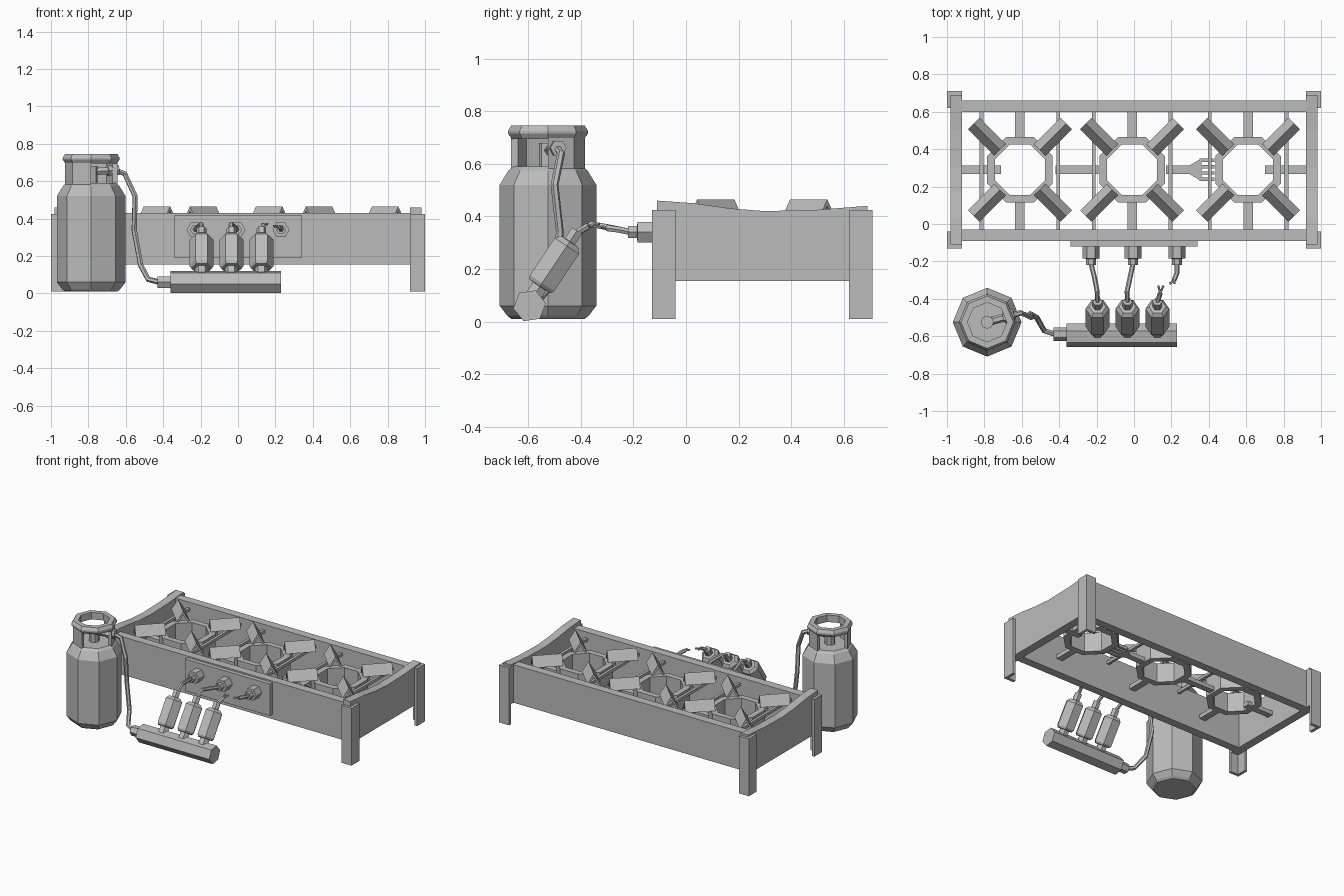
import bpy, bmesh, math
from mathutils import Vector, Matrix

old = bpy.data.objects.get("Cube")
if old:
    bpy.data.objects.remove(old)

GREY = (0.5, 0.5, 0.5, 1)
mat = bpy.data.materials.new("plain grey")
mat.use_nodes = True
mat.diffuse_color = GREY
mat.node_tree.nodes["Principled BSDF"].inputs["Base Color"].default_value = GREY


def finish(bm, name):
    bmesh.ops.recalc_face_normals(bm, faces=bm.faces)
    me = bpy.data.meshes.new(name)
    bm.to_mesh(me)
    bm.free()
    me.materials.append(mat)
    ob = bpy.data.objects.new(name, me)
    bpy.context.collection.objects.link(ob)
    return ob


def box(name, x0, x1, y0, y1, z0, z1):
    bm = bmesh.new()
    size = Matrix.Diagonal((x1 - x0, y1 - y0, z1 - z0, 1))
    mid = Matrix.Translation(((x0 + x1) / 2, (y0 + y1) / 2, (z0 + z1) / 2))
    bmesh.ops.create_cube(bm, size=1, matrix=mid @ size)
    return finish(bm, name)


def prism(name, outline, shift):
    """Extrude a 3D polygon along a vector."""
    bm = bmesh.new()
    face = bm.faces.new([bm.verts.new(p) for p in outline])
    new = bmesh.ops.extrude_face_region(bm, geom=[face])["geom"]
    bmesh.ops.translate(bm, vec=shift, verts=[v for v in new if isinstance(v, bmesh.types.BMVert)])
    return finish(bm, name)


def rod(name, a, b, stations, sides=6, turn=0.0):
    """Lathe (distance, radius) stations along the line a-b, capped at both ends."""
    a, b = Vector(a), Vector(b)
    rot = (b - a).to_track_quat('Z', 'Y').to_matrix()
    bm = bmesh.new()
    rings = []
    for t, r in stations:
        ring = []
        for i in range(sides):
            ang = turn + math.tau * i / sides
            ring.append(bm.verts.new(a + rot @ Vector((r * math.cos(ang), r * math.sin(ang), t))))
        rings.append(ring)
    for lo, hi in zip(rings, rings[1:]):
        for i in range(sides):
            j = (i + 1) % sides
            bm.faces.new((lo[i], lo[j], hi[j], hi[i]))
    bm.faces.new(rings[0])
    bm.faces.new(rings[-1])
    return finish(bm, name)


def band(name, center, profile, turn=0.0, start=0, count=8):
    """Sweep a closed (radius, z) profile round an octagon, or part of one."""
    bm = bmesh.new()
    rings = []
    full = count == 8
    for i in range(count if full else count + 1):
        ang = turn + math.tau * (start + i) / 8
        rings.append([bm.verts.new((center[0] + r * math.cos(ang), center[1] + r * math.sin(ang), z))
                      for r, z in profile])
    n = len(profile)
    for k in range(count):
        a, b = rings[k], rings[(k + 1) % len(rings)]
        for i in range(n):
            j = (i + 1) % n
            bm.faces.new((a[i], a[j], b[j], b[i]))
    if not full:
        bm.faces.new(rings[0])
        bm.faces.new(rings[-1])
    return finish(bm, name)


def hose(name, points, radius=0.013):
    cu = bpy.data.curves.new(name, 'CURVE')
    cu.dimensions = '3D'
    cu.bevel_depth = radius
    cu.bevel_resolution = 1
    cu.use_fill_caps = True
    sp = cu.splines.new('POLY')
    sp.points.add(len(points) - 1)
    for p, co in zip(sp.points, points):
        p.co = (*co, 1)
    sp.use_smooth = False
    cu.materials.append(mat)
    ob = bpy.data.objects.new(name, cu)
    bpy.context.collection.objects.link(ob)


# Long boards, sagging end boards and angle-iron legs
box("front_board", -0.93, 0.93, -0.09, -0.03, 0.155, 0.43)
box("back_board", -0.93, 0.93, 0.6, 0.66, 0.155, 0.43)
sag = [(-0.11, 0.46), (0.03, 0.45), (0.17, 0.43), (0.3, 0.42), (0.5, 0.425), (0.69, 0.44)]
for side, label in ((-1, "right"), (1, "left")):
    x = 0.92 * side
    outline = [(x, -0.11, 0.155)] + [(x, y, z) for y, z in sag] + [(x, 0.69, 0.155)]
    prism(label + "_end_board", outline, (0.06 * side, 0, 0))
    for y, into, end in ((-0.13, 1, "front"), (0.71, -1, "back")):
        outer, inner = side, 0.92 * side
        ell = [(outer, y), (inner, y), (inner, y + 0.02 * into), (0.98 * side, y + 0.02 * into),
               (0.98 * side, y + 0.09 * into), (outer, y + 0.09 * into)]
        prism(f"{end}_{label}_leg", [(px, py, 0.01) for px, py in ell], (0, 0, 0.415))

# Burner rings, supports and pot arms
CY = 0.29
for n, cx in enumerate((-0.61, -0.01, 0.61), 1):
    band(f"burner_ring_{n}", (cx, CY), [(0.19, 0.25), (0.19, 0.39), (0.145, 0.39), (0.145, 0.25)],
         turn=math.pi / 8)
    box(f"burner_front_bracket_{n}", cx - 0.025, cx + 0.025, -0.04, CY - 0.15, 0.25, 0.28)
    box(f"burner_back_bracket_{n}", cx - 0.025, cx + 0.025, CY + 0.15, 0.61, 0.25, 0.28)
    for s in (-1, 1):
        box(f"cross_rail_{n}", cx + s * 0.205 - 0.01, cx + s * 0.205 + 0.01, -0.04, 0.61, 0.37, 0.39)
    for k in range(4):
        ang = math.pi / 4 + k * math.pi / 2
        out = Vector((math.cos(ang), math.sin(ang), 0))
        across = Vector((-out.y, out.x, 0))
        base = Vector((cx, CY, 0)) + out * 0.15
        chevron = [(-0.043, 0.395), (0, 0.465), (0.043, 0.395), (0.03, 0.39), (0, 0.44), (-0.03, 0.39)]
        prism(f"pot_arm_{n}", [base + across * w + Vector((0, 0, z)) for w, z in chevron], out * 0.2)

# Gas feed bars between the burners, with one forked end
for x0, x1 in ((-0.93, -0.71), (-0.42, -0.19), (0.17, 0.31), (0.7, 0.93)):
    box("feed_bar", x0, x1, CY - 0.022, CY + 0.022, 0.25, 0.28)
prism("fork_palm", [(0.3, CY - 0.025, 0.25), (0.36, CY - 0.06, 0.25),
                    (0.36, CY + 0.06, 0.25), (0.3, CY + 0.025, 0.25)], (0, 0, 0.03))
for k in range(4):
    y = CY + (k - 1.5) * 0.034
    box("fork_finger", 0.35, 0.43, y - 0.009, y + 0.009, 0.255, 0.275)

# Control panel and valves
box("control_panel", -0.34, 0.34, -0.12, -0.09, 0.19, 0.42)
for x in (-0.23, -0.005, 0.23):
    rod("panel_valve", (x, -0.12, 0.34), (x, -0.22, 0.34),
        [(0, 0.045), (0.065, 0.045), (0.066, 0.026), (0.1, 0.026)])

# Manifold and tilted regulators
rod("manifold", (-0.36, -0.595, 0.06), (0.23, -0.595, 0.06), [(0, 0.063), (0.59, 0.063)], turn=0.15)
rod("manifold_inlet", (-0.43, -0.59, 0.06), (-0.36, -0.59, 0.06), [(0, 0.036), (0.08, 0.036)])
regulators = (-0.195, -0.035, 0.125)
for x in regulators:
    rod("regulator", (x, -0.595, 0.075), (x, -0.415, 0.345),
        [(0, 0.035), (0.07, 0.035), (0.071, 0.055), (0.085, 0.064), (0.255, 0.064),
         (0.275, 0.045), (0.276, 0.026), (0.325, 0.026)])

# Hoses, the last one torn in two
for x, vx in zip(regulators[:2], (-0.23, -0.005)):
    hose("gas_hose", [(x, -0.42, 0.335), (x - 0.002, -0.36, 0.37), (x * 0.5 + vx * 0.5, -0.28, 0.355),
                      (vx, -0.21, 0.34)])
hose("torn_hose_lower", [(0.125, -0.42, 0.335), (0.14, -0.37, 0.365)])
hose("torn_hose_upper", [(0.23, -0.21, 0.34), (0.23, -0.26, 0.35), (0.215, -0.3, 0.355)])
for dx in (-0.015, 0.012):
    hose("torn_strand", [(0.14, -0.37, 0.365), (0.145 + dx, -0.33, 0.372)], 0.006)
    hose("torn_strand", [(0.215, -0.3, 0.355), (0.205 + dx, -0.32, 0.36)], 0.006)

# Gas bottle with open collar and valve
BX, BY = -0.785, -0.525
rod("gas_bottle", (BX, BY, 0), (BX, BY, 1),
    [(0.01, 0.14), (0.022, 0.155), (0.06, 0.184), (0.52, 0.184), (0.575, 0.15), (0.59, 0.13)], sides=8)
for start in (0, 4):
    band("bottle_collar", (BX, BY), [(0.14, 0.57), (0.14, 0.7), (0.115, 0.7), (0.115, 0.57)],
         start=start, count=2)
band("bottle_rim", (BX, BY), [(0.138, 0.695), (0.152, 0.715), (0.152, 0.725), (0.14, 0.745),
                             (0.105, 0.745), (0.105, 0.695)])
rod("bottle_valve", (BX, BY, 0.58), (BX, BY, 0.68), [(0, 0.035), (0.1, 0.035)], sides=8)
rod("valve_outlet", (BX, BY, 0.65), (-0.64, -0.485, 0.66), [(0, 0.022), (0.09, 0.022), (0.091, 0.032), (0.15, 0.032)])
hose("bottle_hose", [(-0.66, -0.49, 0.66), (-0.605, -0.475, 0.64), (-0.55, -0.5, 0.52), (-0.555, -0.48, 0.34),
                     (-0.52, -0.5, 0.15), (-0.48, -0.57, 0.075), (-0.42, -0.59, 0.06)], 0.015)
